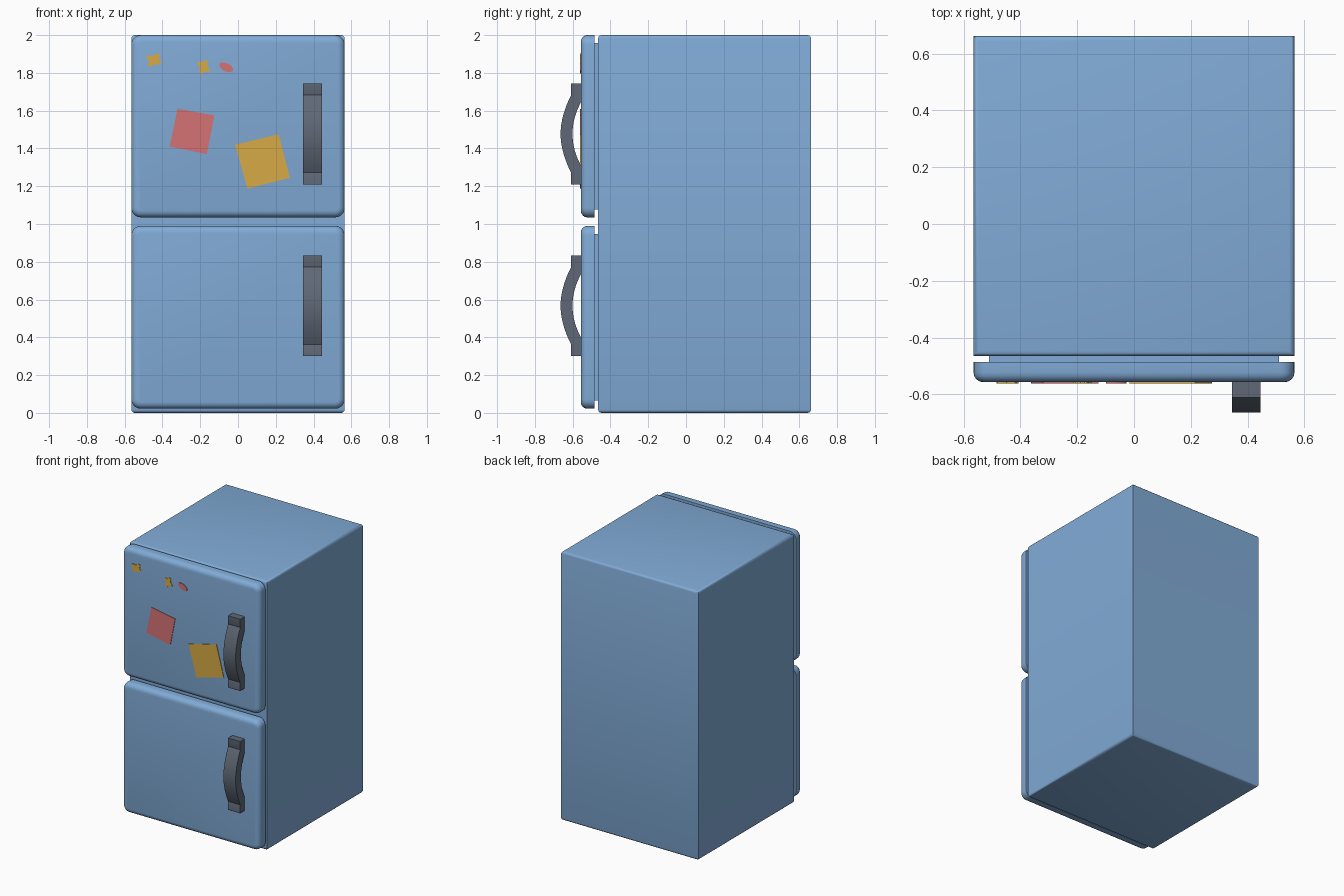
import bpy, bmesh, math
from mathutils import Vector

if "Cube" in bpy.data.objects:
    bpy.data.objects.remove(bpy.data.objects["Cube"])


def material(name, rgb):
    m = bpy.data.materials.new(name)
    m.diffuse_color = (*rgb, 1)
    m.use_nodes = True
    m.node_tree.nodes["Principled BSDF"].inputs["Base Color"].default_value = m.diffuse_color
    return m


BLUE = material("pale_blue", (0.22, 0.41, 0.68))
GREY = material("dark_grey", (0.115, 0.14, 0.18))
RED = material("soft_red", (0.66, 0.17, 0.17))
YELLOW = material("warm_yellow", (0.68, 0.40, 0.06))
DOOR_FRONT = -0.557


def finish(bm, name, mat, angle=35):
    bmesh.ops.recalc_face_normals(bm, faces=bm.faces)
    me = bpy.data.meshes.new(name)
    bm.to_mesh(me)
    bm.free()
    me.materials.append(mat)
    ob = bpy.data.objects.new(name, me)
    bpy.context.collection.objects.link(ob)
    bpy.ops.object.select_all(action='DESELECT')
    ob.select_set(True)
    bpy.context.view_layer.objects.active = ob
    bpy.ops.object.shade_smooth_by_angle(angle=math.radians(angle))
    return ob


def box(lo, hi):
    bm = bmesh.new()
    bmesh.ops.create_cube(bm, size=1)
    lo, hi = Vector(lo), Vector(hi)
    for v in bm.verts:
        v.co = Vector([lo[i] + (v.co[i] + 0.5) * (hi[i] - lo[i]) for i in range(3)])
    return bm


def bevel(bm, edges, width, segments):
    bmesh.ops.bevel(bm, geom=edges, offset=width, segments=segments,
                    profile=0.5, affect='EDGES', clamp_overlap=True)


def along(edge, axis):
    d = edge.verts[0].co - edge.verts[1].co
    return abs(d[axis]) > 0.99 * d.length


# Cabinet: softened top and bottom rims, crisp vertical corners
bm = box((-0.565, -0.465, 0), (0.565, 0.662, 2))
bevel(bm, [e for e in bm.edges if not along(e, 2)], 0.018, 3)
finish(bm, "cabinet", BLUE)


# Door: rounded corners, then a soft front rim
def door(name, z0, z1):
    bm = box((-0.565, DOOR_FRONT, z0), (0.565, -0.485, z1))
    bevel(bm, [e for e in bm.edges if along(e, 1)], 0.05, 5)
    rim = [e for e in bm.edges if all(v.co.y < DOOR_FRONT + 0.001 for v in e.verts)]
    bevel(bm, rim, 0.035, 4)
    finish(bm, name, BLUE)


# Seal: inset block joining the door to the cabinet
def seal(name, z0, z1):
    finish(box((-0.51, -0.495, z0), (0.51, -0.455, z1)), name, BLUE)


# Handle: bowed bar with a flat tab at each end, swept across x
def handle(name, zc):
    pairs = [((-0.61, -0.267), (-0.552, -0.267))]
    n = 16
    for i in range(n + 1):
        t = -1 + 2 * i / n
        pairs.append(((-0.608 - 0.056 * math.cos(t * math.pi / 2) ** 0.9, 0.205 * t),
                      (-0.552 - 0.049 * (1 - t * t), 0.175 * t)))
    pairs.append(((-0.61, 0.267), (-0.552, 0.267)))
    # Step the outer face from tab to bow
    pairs.insert(1, ((-0.61, -0.21), (-0.552, -0.19)))
    pairs.insert(-1, ((-0.61, 0.21), (-0.552, 0.19)))
    bm = bmesh.new()
    rings = []
    for (yo, zo), (yi, zi) in pairs:
        rings.append([bm.verts.new(p) for p in (
            (0.345, yo, zc + zo), (0.445, yo, zc + zo),
            (0.445, yi, zc + zi), (0.345, yi, zc + zi))])
    for a, b in zip(rings, rings[1:]):
        for k in range(4):
            j = (k + 1) % 4
            bm.faces.new((a[k], a[j], b[j], b[k]))
    bm.faces.new(rings[0])
    bm.faces.new(rings[-1])
    finish(bm, name, GREY, 40)


for label, z0, z1, zc in (("upper", 1.035, 2.0, 1.477), ("lower", 0.022, 0.99, 0.567)):
    door(label + "_door", z0, z1)
    seal(label + "_seal", z0 + 0.043, z1 - 0.043)
    handle(label + "_handle", zc)


# Thin plates stuck on the upper door
def plate(name, pts, mat):
    bm = bmesh.new()
    f = bm.faces.new([bm.verts.new((x, DOOR_FRONT - 0.004, z)) for x, z in pts])
    ext = bmesh.ops.extrude_face_region(bm, geom=[f])
    for v in ext["geom"]:
        if isinstance(v, bmesh.types.BMVert):
            v.co.y += 0.005
    finish(bm, name, mat)


def blob(cx, cz, rx, rz, tilt, lobes):
    pts = []
    for i in range(24):
        a = math.tau * i / 24
        r = 1 + lobes * math.cos(4 * (a - math.pi / 4))
        x, z = rx * r * math.cos(a), rz * r * math.sin(a)
        c, s = math.cos(tilt), math.sin(tilt)
        pts.append((cx + x * c - z * s, cz + x * s + z * c))
    return pts


plate("red_note", [(-0.32, 1.61), (-0.125, 1.575), (-0.165, 1.37), (-0.362, 1.41)], RED)
plate("yellow_note", [(-0.015, 1.42), (0.215, 1.475), (0.275, 1.245), (0.05, 1.187)], YELLOW)
plate("left_butterfly_magnet", blob(-0.445, 1.868, 0.036, 0.031, 0.2, 0.28), YELLOW)
plate("right_butterfly_magnet", blob(-0.182, 1.832, 0.028, 0.034, 0.25, 0.28), YELLOW)
plate("oval_magnet", blob(-0.063, 1.83, 0.039, 0.021, -0.45, 0.0), RED)
